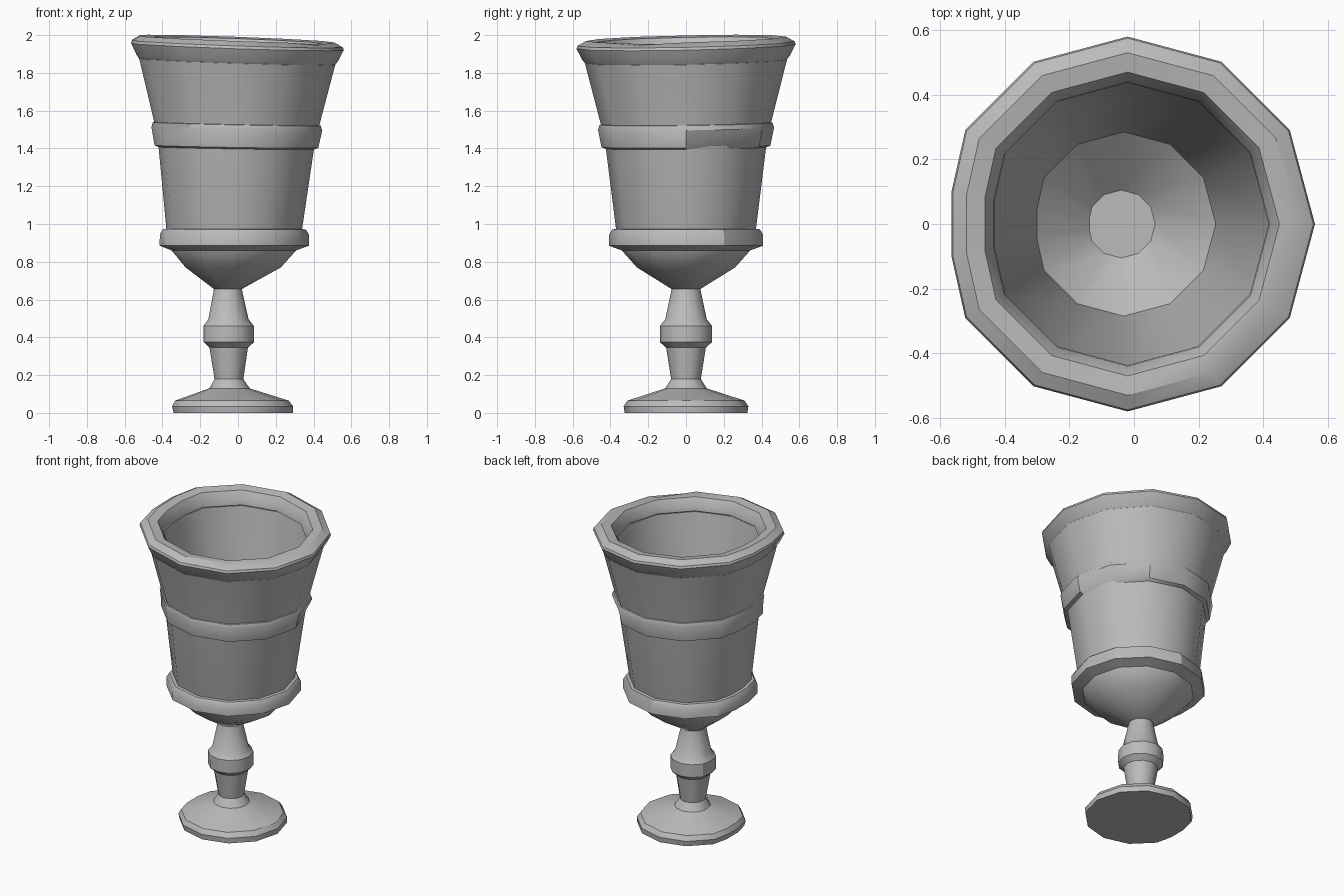
import bpy
import bmesh
from math import cos, sin, radians

cube = bpy.data.objects.get("Cube")
if cube:
    bpy.data.objects.remove(cube, do_unlink=True)

mat = bpy.data.materials.new("worn grey metal")
mat.use_nodes = True
GREY = (0.5, 0.5, 0.5, 1)
mat.diffuse_color = GREY
mat.node_tree.nodes["Principled BSDF"].inputs["Base Color"].default_value = GREY

# Twelve-sided section whose corner on the right side (-x) is dented flat
SECTION = [(cos(radians(a)), sin(radians(a))) for a in range(0, 180, 30)]
SECTION += [(-0.94, 0.17), (-0.94, -0.17)]
SECTION += [(cos(radians(a)), sin(radians(a))) for a in range(210, 360, 30)]

# Slightly bent centre line: height, x offset
AXIS = [(0, -0.035), (0.15, -0.05), (0.66, -0.056), (0.77, -0.033),
        (1, -0.031), (1.5, -0.02), (2.1, -0.02)]


def axis_x(z):
    for (z0, x0), (z1, x1) in zip(AXIS, AXIS[1:]):
        if z <= z1:
            return x0 + (x1 - x0) * (z - z0) / (z1 - z0)


def lathe(name, profile, closed=False, dents={}):
    """Revolve (radius, z) points; dents maps (ring, corner) to (scale, dz)."""
    bm = bmesh.new()
    rings = []
    for i, (r, z) in enumerate(profile):
        lean = max(0, z - 0.9)
        ring = []
        for j, (cx, cy) in enumerate(SECTION):
            s, dz = dents.get((i, j), (1, 0))
            x, y = r * cx * s, r * cy * s
            ring.append(bm.verts.new(
                (x + axis_x(z), y, z + dz + lean * (0.02 * y - 0.033 * x))))
        rings.append(ring)
    n = len(SECTION)
    pairs = list(zip(rings, rings[1:]))
    if closed:
        pairs.append((rings[-1], rings[0]))
    else:
        bm.faces.new(rings[0][::-1])
        bm.faces.new(rings[-1])
    for low, high in pairs:
        for j in range(n):
            k = (j + 1) % n
            bm.faces.new((low[j], low[k], high[k], high[j]))
    bmesh.ops.recalc_face_normals(bm, faces=bm.faces)
    mesh = bpy.data.meshes.new(name)
    bm.to_mesh(mesh)
    bm.free()
    mesh.materials.append(mat)
    obj = bpy.data.objects.new(name, mesh)
    bpy.context.collection.objects.link(obj)
    bpy.ops.object.select_all(action="DESELECT")
    obj.select_set(True)
    bpy.context.view_layer.objects.active = obj
    bpy.ops.object.shade_smooth_by_angle(angle=radians(32))
    return obj


# Foot and stem
lathe("foot", [(0.325, 0), (0.33, 0.035), (0.31, 0.065), (0.11, 0.13), (0.078, 0.18)])
lathe("stem", [(0.078, 0.175), (0.105, 0.345), (0.138, 0.375), (0.138, 0.46),
               (0.11, 0.495), (0.075, 0.66)])

# Hollow bowl: outside upward, then inside down to the floor
lathe("bowl", [(0.075, 0.655), (0.26, 0.77), (0.34, 0.86), (0.37, 0.97), (0.425, 1.41),
               (0.45, 1.53), (0.535, 1.86), (0.5, 1.92),
               (0.45, 1.88), (0.285, 0.9), (0.105, 0.74)])

# Raised bands, each with a small dent
lathe("lower_band", [(0.34, 0.86), (0.407, 0.885), (0.407, 0.945), (0.39, 0.972), (0.36, 0.975)],
      closed=True, dents={(2, 2): (0.97, -0.02)})
lathe("middle_band", [(0.42, 1.4), (0.447, 1.41), (0.466, 1.505), (0.458, 1.53), (0.44, 1.535)],
      closed=True, dents={(1, 1): (0.965, 0.02), (2, 8): (0.97, -0.02)})

# Thick rolled rim
lathe("rim", [(0.53, 1.855), (0.55, 1.88), (0.58, 1.94), (0.575, 1.955), (0.53, 1.98),
              (0.47, 1.972), (0.44, 1.92), (0.437, 1.89), (0.46, 1.875)],
      closed=True, dents={(4, 12): (0.97, -0.012)})
